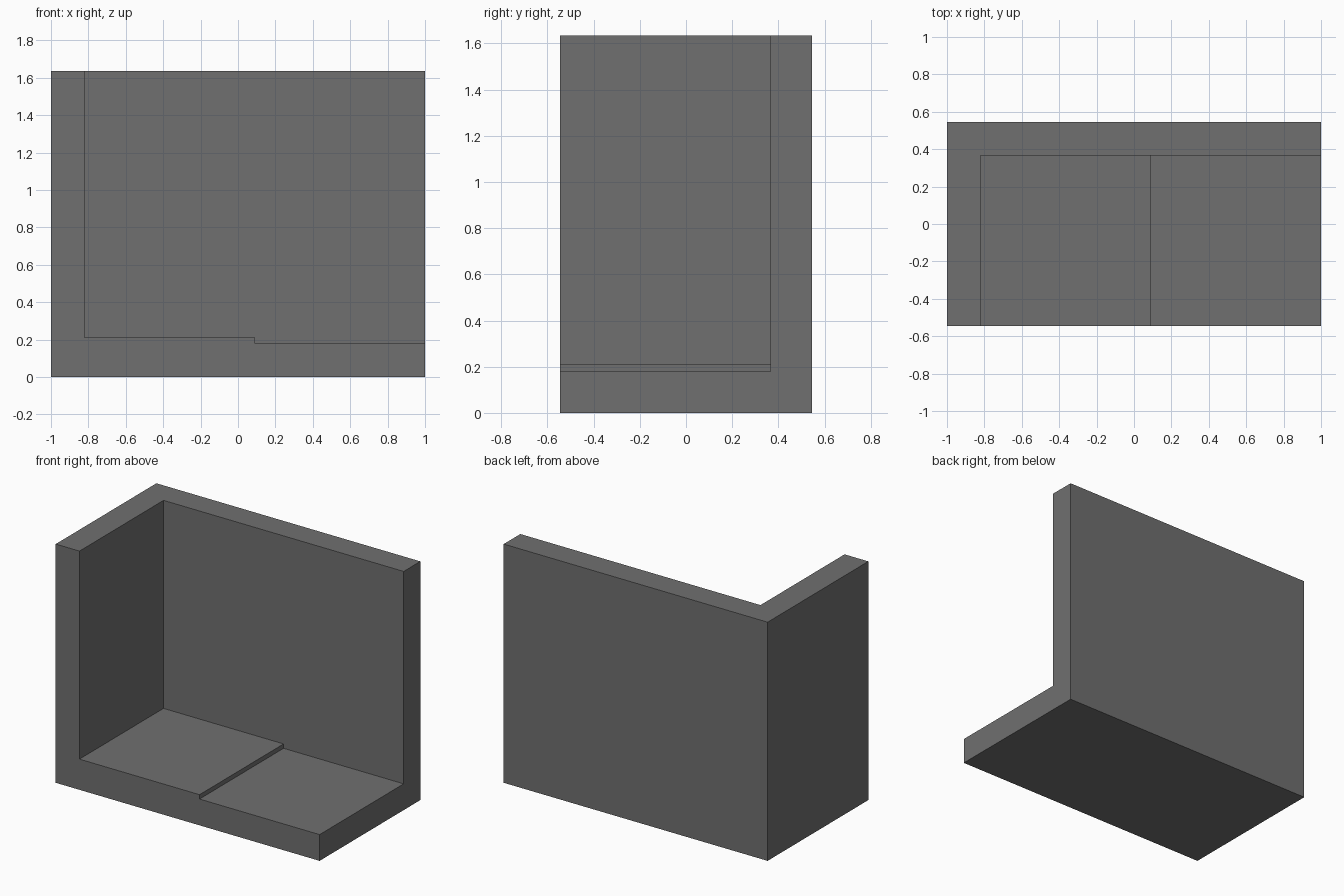
import bpy
import bmesh

cube = bpy.data.objects.get("Cube")
if cube:
    bpy.data.objects.remove(cube, do_unlink=True)

HALF_X, HALF_Y, HEIGHT = 1.0, 0.545, 1.635
WALL = 0.18            # thickness of walls and floor
STEP_X, STEP = 0.09, 0.03
OVER = 0.2             # how far the cutter runs past the open sides

grey = bpy.data.materials.new("dark_grey")
grey.use_nodes = True
colour = (0.16, 0.16, 0.16, 1)
grey.diffuse_color = colour
grey.node_tree.nodes["Principled BSDF"].inputs["Base Color"].default_value = colour


def prism(name, profile, y0, y1):
    """Extrude an (x, z) profile from y0 to y1."""
    bm = bmesh.new()
    face = bm.faces.new([bm.verts.new((x, y0, z)) for x, z in profile])
    new = bmesh.ops.extrude_face_region(bm, geom=[face])["geom"]
    verts = [v for v in new if isinstance(v, bmesh.types.BMVert)]
    bmesh.ops.translate(bm, verts=verts, vec=(0, y1 - y0, 0))
    bmesh.ops.recalc_face_normals(bm, faces=bm.faces)
    mesh = bpy.data.meshes.new(name)
    bm.to_mesh(mesh)
    bm.free()
    mesh.materials.append(grey)
    obj = bpy.data.objects.new(name, mesh)
    bpy.context.collection.objects.link(obj)
    return obj


# Solid block that becomes the floor, back wall and side wall
corner = prism("room_corner",
               [(-HALF_X, 0), (HALF_X, 0), (HALF_X, HEIGHT), (-HALF_X, HEIGHT)],
               -HALF_Y, HALF_Y)

# Open space above the stepped floor
inner, right, top = WALL - HALF_X, HALF_X + OVER, HEIGHT + OVER
space = prism("open_space_cutter",
              [(inner, WALL + STEP), (STEP_X, WALL + STEP), (STEP_X, WALL),
               (right, WALL), (right, top), (inner, top)],
              -HALF_Y - OVER, HALF_Y - WALL)
space.hide_render = True

# Carve the space out, then drop the cutter
cut = corner.modifiers.new("carve_room", "BOOLEAN")
cut.operation = "DIFFERENCE"
cut.solver = "EXACT"
cut.object = space
bpy.context.view_layer.objects.active = corner
bpy.ops.object.modifier_apply(modifier=cut.name)
bpy.data.objects.remove(space, do_unlink=True)
